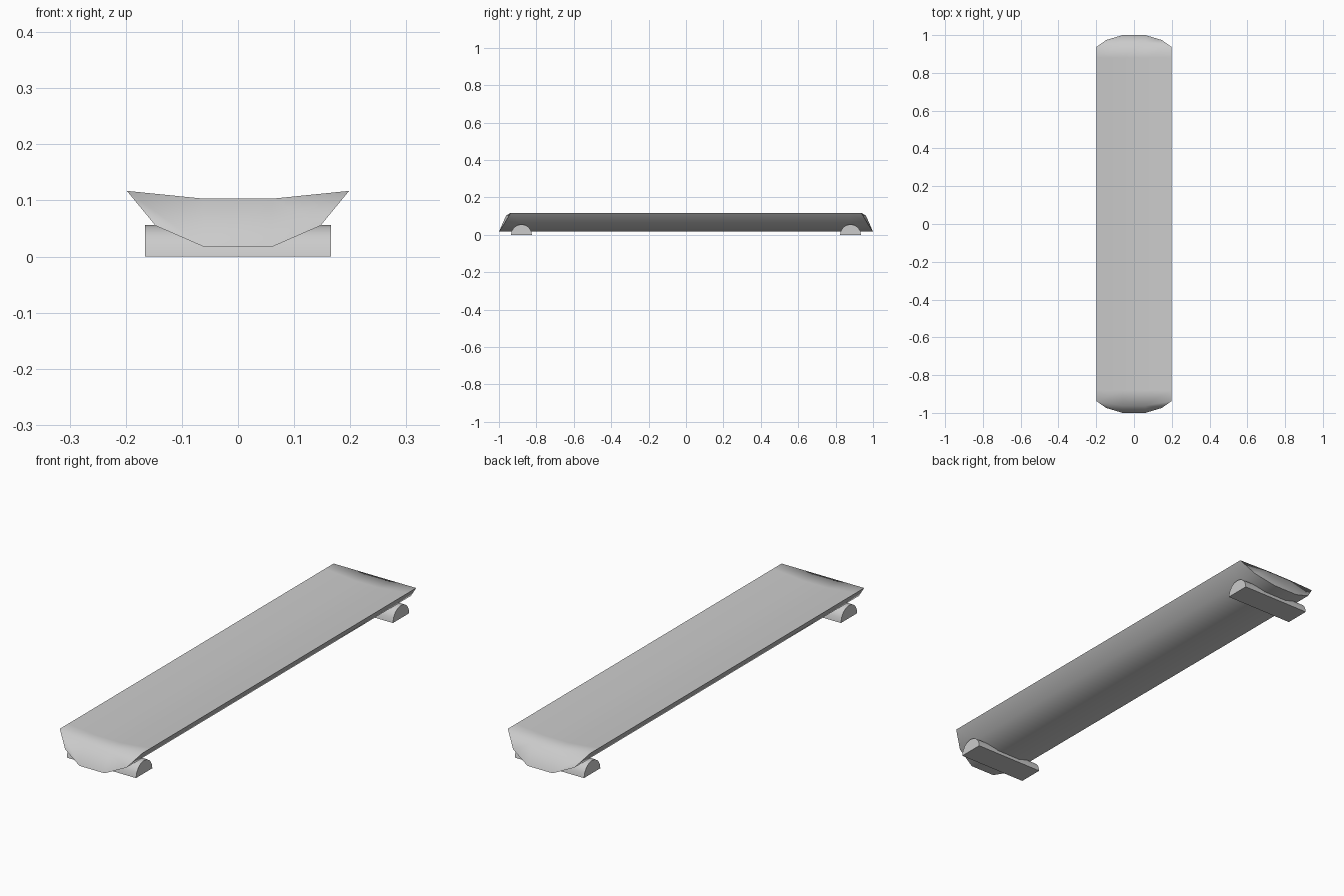
import bpy, bmesh, math

if "Cube" in bpy.data.objects:
    bpy.data.objects.remove(bpy.data.objects["Cube"])


def finish(name, bm, angle):
    bmesh.ops.recalc_face_normals(bm, faces=bm.faces)
    mesh = bpy.data.meshes.new(name)
    bm.to_mesh(mesh)
    bm.free()
    ob = bpy.data.objects.new(name, mesh)
    bpy.context.collection.objects.link(ob)
    bpy.ops.object.select_all(action='DESELECT')
    ob.select_set(True)
    bpy.context.view_layer.objects.active = ob
    bpy.ops.object.shade_smooth_by_angle(angle=math.radians(angle))
    return ob


# Board: dished top, faceted hull below, ends sloping out to the bottom
half = [(0.06, 0.962, 0.103), (0.198, 0.938, 0.117),
        (0.147, 0.974, 0.055), (0.06, 1.0, 0.017)]      # x, end y, z
section = half + [(-x, y, z) for x, y, z in reversed(half)]
bm = bmesh.new()
rings = []
for side, inset in ((-1, None), (-1, 0.88), (1, 0.88), (1, None)):
    rings.append([bm.verts.new((x, side * (inset or y), z)) for x, y, z in section])
n = len(section)
for a, b in zip(rings, rings[1:]):
    for i in range(n):
        j = (i + 1) % n
        bm.faces.new((a[i], a[j], b[j], b[i]))
for ring in (rings[0], rings[-1]):
    bm.faces.new(ring[0:4])
    bm.faces.new(ring[4:8])
    bm.faces.new((ring[0], ring[3], ring[4], ring[7]))
finish("board", bm, 75)


# Half-round cross bars under each end
def cross_bar(name, yc, steps=8, r=0.056, hx=0.166):
    bm = bmesh.new()
    prof = [(yc + r * math.cos(math.pi * k / steps), r * math.sin(math.pi * k / steps))
            for k in range(steps + 1)]
    left = bm.faces.new([bm.verts.new((-hx, y, z)) for y, z in prof])
    ext = bmesh.ops.extrude_face_region(bm, geom=[left], use_keep_orig=True)
    verts = [g for g in ext["geom"] if isinstance(g, bmesh.types.BMVert)]
    bmesh.ops.translate(bm, verts=verts, vec=(2 * hx, 0, 0))
    finish(name, bm, 40)


cross_bar("front_bar", -0.88)
cross_bar("back_bar", 0.88)
